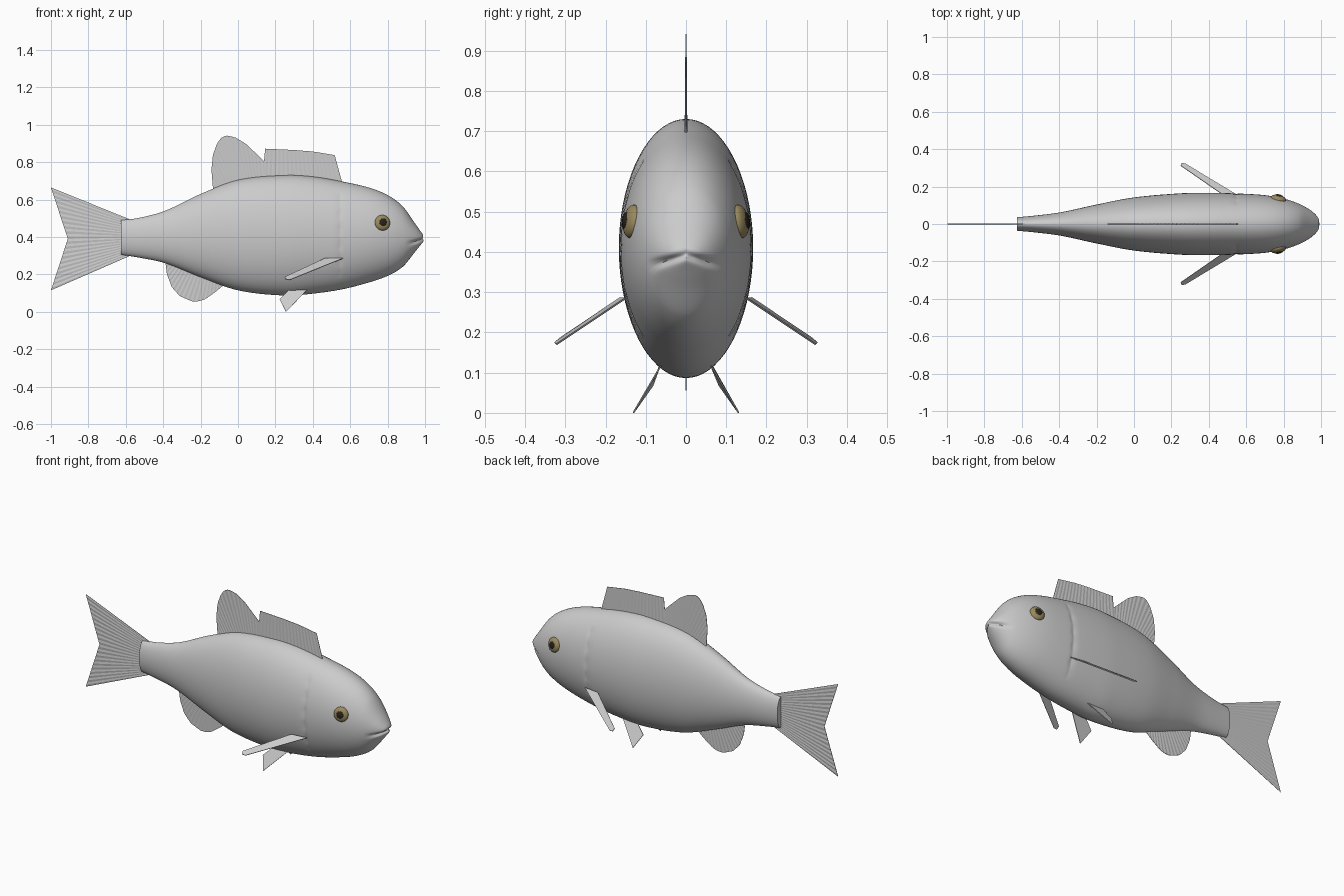
import bpy, math
from mathutils import Vector

if "Cube" in bpy.data.objects:
    bpy.data.objects.remove(bpy.data.objects["Cube"])

# body stations: x, top z, bottom z, half width
ST = [(-.625, .49, .305, .036), (-.53, .502, .29, .045), (-.39, .54, .26, .063), (-.2, .63, .185, .104),
      (0, .705, .115, .142), (.25, .73, .087, .164), (.4, .723, .097, .167), (.555, .697, .12, .163),
      (.7, .664, .157, .154), (.8, .624, .192, .136), (.88, .565, .24, .109), (.945, .475, .318, .073),
      (.985, .418, .368, .035), (1.0, .394, .386, .004)]


def make(name, verts, faces, smooth=None):
    me = bpy.data.meshes.new(name)
    me.from_pydata([tuple(v) for v in verts], [], faces)
    me.update()
    ob = bpy.data.objects.new(name, me)
    bpy.context.collection.objects.link(ob)
    if smooth:
        bpy.ops.object.select_all(action='DESELECT')
        ob.select_set(True)
        bpy.context.view_layer.objects.active = ob
        bpy.ops.object.shade_smooth_by_angle(angle=math.radians(smooth))
    return ob


def material(name, col):
    m = bpy.data.materials.new(name)
    m.diffuse_color = (*col, 1)
    m.use_nodes = True
    m.node_tree.nodes["Principled BSDF"].inputs["Base Color"].default_value = m.diffuse_color
    return m


def slope(i, k):
    a, b = ST[max(i - 1, 0)], ST[min(i + 1, len(ST) - 1)]
    return (b[k] - a[k]) / (b[0] - a[0])


def section(x):
    """Hermite interpolation of the body stations at x."""
    i = max(j for j in range(len(ST) - 1) if ST[j][0] <= x + 1e-9)
    a, b = ST[i], ST[i + 1]
    h = b[0] - a[0]
    t = (x - a[0]) / h
    return [(2*t**3 - 3*t*t + 1) * a[k] + (t**3 - 2*t*t + t) * h * slope(i, k)
            + (3*t*t - 2*t**3) * b[k] + (t**3 - t*t) * h * slope(i + 1, k) for k in (1, 2, 3)]


# body: lofted ellipses with a gill step and a mouth crease
xs = [-.625 + 1.155 * i / 50 for i in range(51)] + [.54, .546, .552, .558, .565]
xs += [.58 + .3 * i / 14 for i in range(15)] + [.88 + .12 * math.sin(i / 20 * math.pi / 2) for i in range(1, 21)]
N = 72
verts, faces = [], []
for x in xs:
    top, bot, w = section(x)
    c, h = (top + bot) / 2, (top - bot) / 2
    for j in range(N):
        a = 2 * math.pi * j / N
        y, z = w * math.cos(a), c + h * math.sin(a)
        px = x
        if .2 < z < .62:
            scallop = .6 + .4 * math.cos((z - .27) * 2 * math.pi / .085)
            y *= 1 - .04 * scallop * math.exp(-((x - .546) / .012) ** 2)
        if x > .9:
            zm = .393 - .3 * abs(y)
            d = math.exp(-((z - zm) / .01) ** 2) * min(1, (x - .9) / .06)
            px -= .014 * d
            y *= 1 - .08 * d
        verts.append((px, y, z))
for i in range(len(xs) - 1):
    for j in range(N):
        k = (j + 1) % N
        faces.append((i * N + j, i * N + k, (i + 1) * N + k, (i + 1) * N + j))
faces.append(tuple(reversed(range(N))))
faces.append(tuple((len(xs) - 1) * N + j for j in range(N)))
body = make("body", verts, [f[::-1] for f in faces], 50)


def along(pts, t):
    """Point at fraction t of a polyline's length."""
    pts = [Vector(p) for p in pts]
    seg = [(b - a).length for a, b in zip(pts, pts[1:])]
    d = t * sum(seg)
    for a, b, s in zip(pts, pts[1:], seg):
        if d <= s:
            return a.lerp(b, d / s)
        d -= s
    return pts[-1]


def fin(name, root, tip, rays):
    """Thin flat fin on y=0 with finely pleated rays between root and tip lines."""
    v, f = [], []
    for i in range(rays + 1):
        t = i / rays
        th = .0035 if i % 2 else .0015
        r, e = along(root, t), along(tip, t)
        v += [(r.x, th, r.y), (e.x, th * .4, e.y), (e.x, -th * .4, e.y), (r.x, -th, r.y)]
    for i in range(rays):
        a, b = i * 4, i * 4 + 4
        f += [(a + k, b + k, b + (k + 1) % 4, a + (k + 1) % 4) for k in range(4)]
    f += [(3, 2, 1, 0), tuple(rays * 4 + k for k in range(4))]
    return make(name, v, f)


# fins on the centre line
fin("tail_fin", [(-.58, .495), (-.58, .298)], [(-1, .665), (-.91, .39), (-1, .115)], 40)
fin("front_dorsal_fin", [(.56, .68), (.35, .71), (.13, .70)],
    [(.517, .838), (.4, .857), (.3, .865), (.145, .872)], 36)
fin("rear_dorsal_fin", [(.145, .71), (0, .69), (-.13, .65)],
    [(.145, .8), (.09, .853), (.04, .9), (-.016, .933), (-.064, .943), (-.09, .93), (-.112, .9),
     (-.134, .84), (-.142, .76), (-.134, .66)], 36)
fin("anal_fin", [(-.37, .268), (-.22, .21), (-.08, .15)],
    [(-.387, .255), (-.38, .2), (-.353, .13), (-.31, .083), (-.246, .056), (-.21, .056), (-.176, .067),
     (-.123, .104), (-.08, .14)], 36)


def blade(name, pts):
    """Thin paired fin from a planar outline, one on each side."""
    for s, side in ((1, "left"), (-1, "right")):
        p = [Vector((x, y * s, z)) for x, y, z in pts]
        n = (p[1] - p[0]).cross(p[2] - p[0]).normalized() * .002
        v = [q + n for q in p] + [q - n for q in p]
        k = len(p)
        f = [tuple(range(k)), tuple(reversed(range(k, 2 * k)))]
        f += [(i, i + k, (i + 1) % k + k, (i + 1) % k) for i in range(k)]
        make(side + "_" + name, v, f)


# paired fins
blade("pectoral_fin", [(.56, .15, .285), (.465, .163, .286), (.25, .312, .186), (.254, .326, .174),
                       (.275, .322, .17)])
blade("pelvic_fin", [(.37, .062, .118), (.27, .066, .115), (.222, .083, .068), (.257, .131, 0)])

# eyes with dark pupils
gold = material("iris_gold", (.32, .25, .11))
dark = material("pupil_dark", (.02, .016, .012))
for s, side in ((1, "left"), (-1, "right")):
    for part, r, d, off, mat in (("eye", .042, .021, 0, gold), ("pupil", .021, .008, .0165, dark)):
        normal = Vector((.22, s, .16)).normalized()
        loc = Vector((.772, .134 * s, .476)) + normal * off
        bpy.ops.mesh.primitive_uv_sphere_add(segments=32, ring_count=16, location=loc)
        ob = bpy.context.object
        ob.name = side + "_" + part
        ob.scale = (r, r, d)
        ob.rotation_euler = normal.to_track_quat('Z', 'Y').to_euler()
        ob.data.materials.append(mat)
        bpy.ops.object.shade_smooth()
